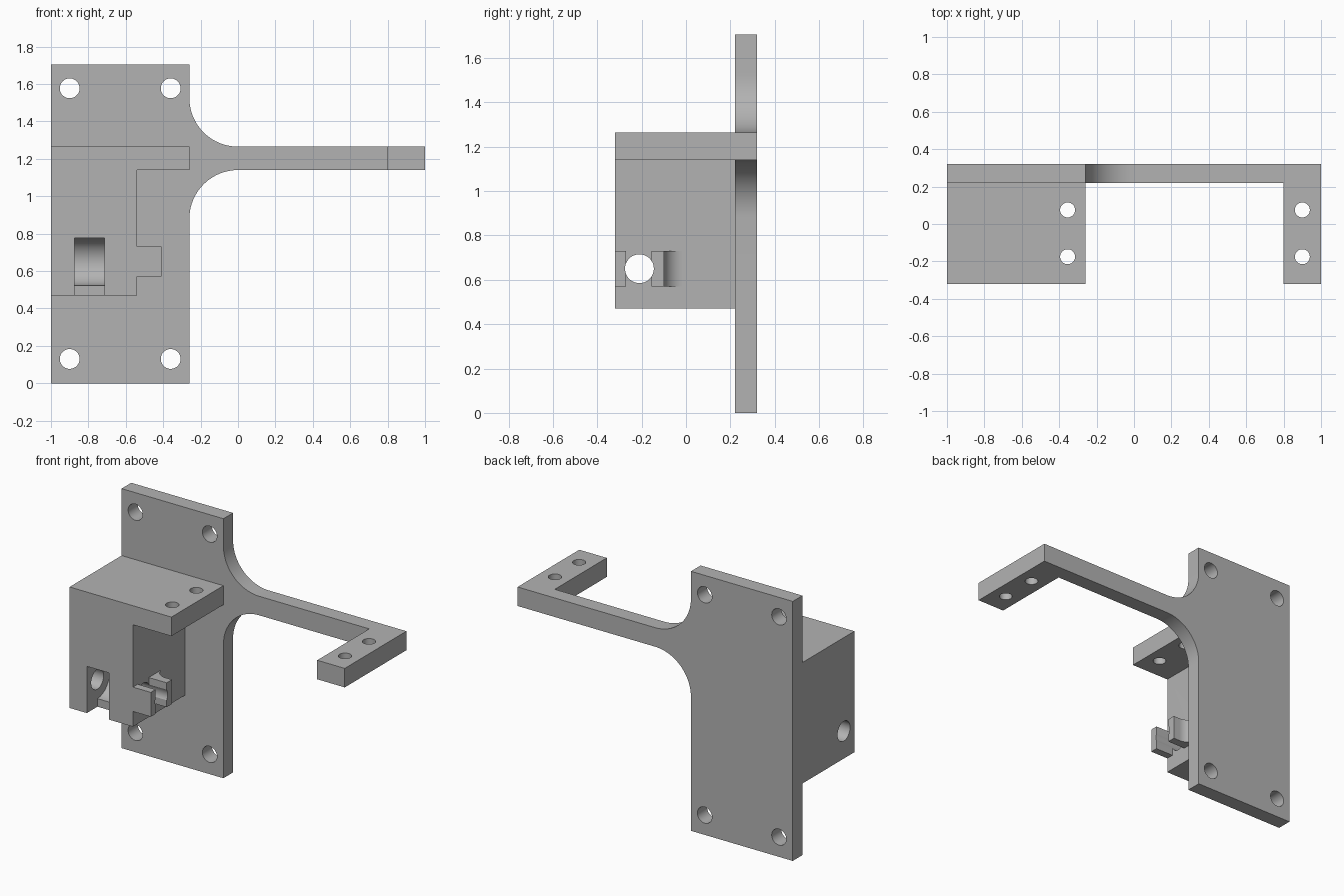
import bpy, bmesh, math
from mathutils import Matrix

if "Cube" in bpy.data.objects:
    bpy.data.objects.remove(bpy.data.objects["Cube"])

grey = bpy.data.materials.new("plain grey")
grey.diffuse_color = (0.45, 0.45, 0.45, 1)
grey.use_nodes = True
grey.node_tree.nodes["Principled BSDF"].inputs["Base Color"].default_value = grey.diffuse_color


def finish(name, bm):
    bmesh.ops.recalc_face_normals(bm, faces=bm.faces)
    mesh = bpy.data.meshes.new(name)
    bm.to_mesh(mesh)
    bm.free()
    mesh.materials.append(grey)
    ob = bpy.data.objects.new(name, mesh)
    bpy.context.collection.objects.link(ob)
    return ob


def prism(name, points, axis, lo, hi):
    """Extrude a profile: (x, z) points along y, or (x, y) points along z."""
    bm = bmesh.new()
    place = (lambda a, b: (a, lo, b)) if axis == 'Y' else (lambda a, b: (a, b, lo))
    face = bm.faces.new([bm.verts.new(place(a, b)) for a, b in points])
    ext = bmesh.ops.extrude_face_region(bm, geom=[face])['geom']
    d = hi - lo
    bmesh.ops.translate(bm, verts=[v for v in ext if isinstance(v, bmesh.types.BMVert)],
                        vec=(0, d, 0) if axis == 'Y' else (0, 0, d))
    return finish(name, bm)


def box(name, x0, x1, y0, y1, z0, z1):
    return prism(name, [(x0, y0), (x1, y0), (x1, y1), (x0, y1)], 'Z', z0, z1)


def rod(name, axis, centre, radius, length):
    rot = {'X': Matrix.Rotation(math.pi / 2, 4, 'Y'),
           'Y': Matrix.Rotation(math.pi / 2, 4, 'X'), 'Z': Matrix()}[axis]
    bm = bmesh.new()
    bmesh.ops.create_cone(bm, cap_ends=True, segments=48, radius1=radius, radius2=radius,
                          depth=length, matrix=Matrix.Translation(centre) @ rot)
    return finish(name, bm)


def arc(cx, cy, r, a0, a1, n=20):
    return [(cx + r * math.cos(math.radians(a0 + (a1 - a0) * i / n)),
             cy + r * math.sin(math.radians(a0 + (a1 - a0) * i / n))) for i in range(n + 1)]


def combine(target, other, operation):
    mod = target.modifiers.new("cut", 'BOOLEAN')
    mod.object, mod.operation, mod.solver = other, operation, 'EXACT'
    bpy.context.view_layer.objects.active = target
    bpy.ops.object.modifier_apply(modifier=mod.name)
    bpy.data.objects.remove(other)


# Mounting plate with filleted arm
R, LOW, HIGH = 0.26, 1.14, 1.265
profile = ([(-1, 0), (-R, 0)] + arc(0, LOW - R, R, 180, 90) + [(1, LOW), (1, HIGH)]
           + arc(0, HIGH + R, R, 270, 180) + [(-R, 1.705), (-1, 1.705)])
bracket = prism("bracket", profile, 'Y', 0.22, 0.32)

# Top shelf, motor block and arm end tab
combine(bracket, box("shelf", -1, -R, -0.32, 0.25, LOW, HIGH), 'UNION')
combine(bracket, box("block", -1, -0.54, -0.32, 0.25, 0.47, 1.2), 'UNION')
combine(bracket, box("end_tab", 0.8, 1, -0.32, 0.25, LOW, HIGH), 'UNION')

# Two clip jaws on the side of the block, the rear one blended into the wall
combine(bracket, box("front_jaw", -0.6, -0.41, -0.32, -0.27, 0.57, 0.73), 'UNION')
rear = [(-0.6, -0.155), (-0.41, -0.155), (-0.41, -0.10)] + arc(-0.455, -0.015, 0.085, 270, 180, 12)
combine(bracket, prism("rear_jaw", rear + [(-0.6, -0.015)], 'Z', 0.57, 0.73), 'UNION')

# Slot in the block front: open mouth plus round pocket
combine(bracket, box("slot", -0.875, -0.715, -0.5, -0.21, 0.3, 0.777), 'DIFFERENCE')
combine(bracket, rod("pocket", 'X', (-0.795, -0.21, 0.65), 0.127, 0.16), 'DIFFERENCE')

# Shaft hole through block and jaws
combine(bracket, rod("shaft_hole", 'X', (-0.75, -0.21, 0.65), 0.065, 1.0), 'DIFFERENCE')

# Screw holes in the plate, the shelf and the tab
for x in (-0.9, -0.36):
    for z in (0.13, 1.577):
        combine(bracket, rod("screw_hole", 'Y', (x, 0.27, z), 0.053, 0.3), 'DIFFERENCE')
for x in (-0.355, 0.9):
    for y in (-0.175, 0.075):
        combine(bracket, rod("pin_hole", 'Z', (x, y, 1.2), 0.04, 0.4), 'DIFFERENCE')

bpy.ops.object.select_all(action='DESELECT')
bracket.select_set(True)
bpy.context.view_layer.objects.active = bracket
bpy.ops.object.shade_smooth_by_angle(angle=math.radians(30))
